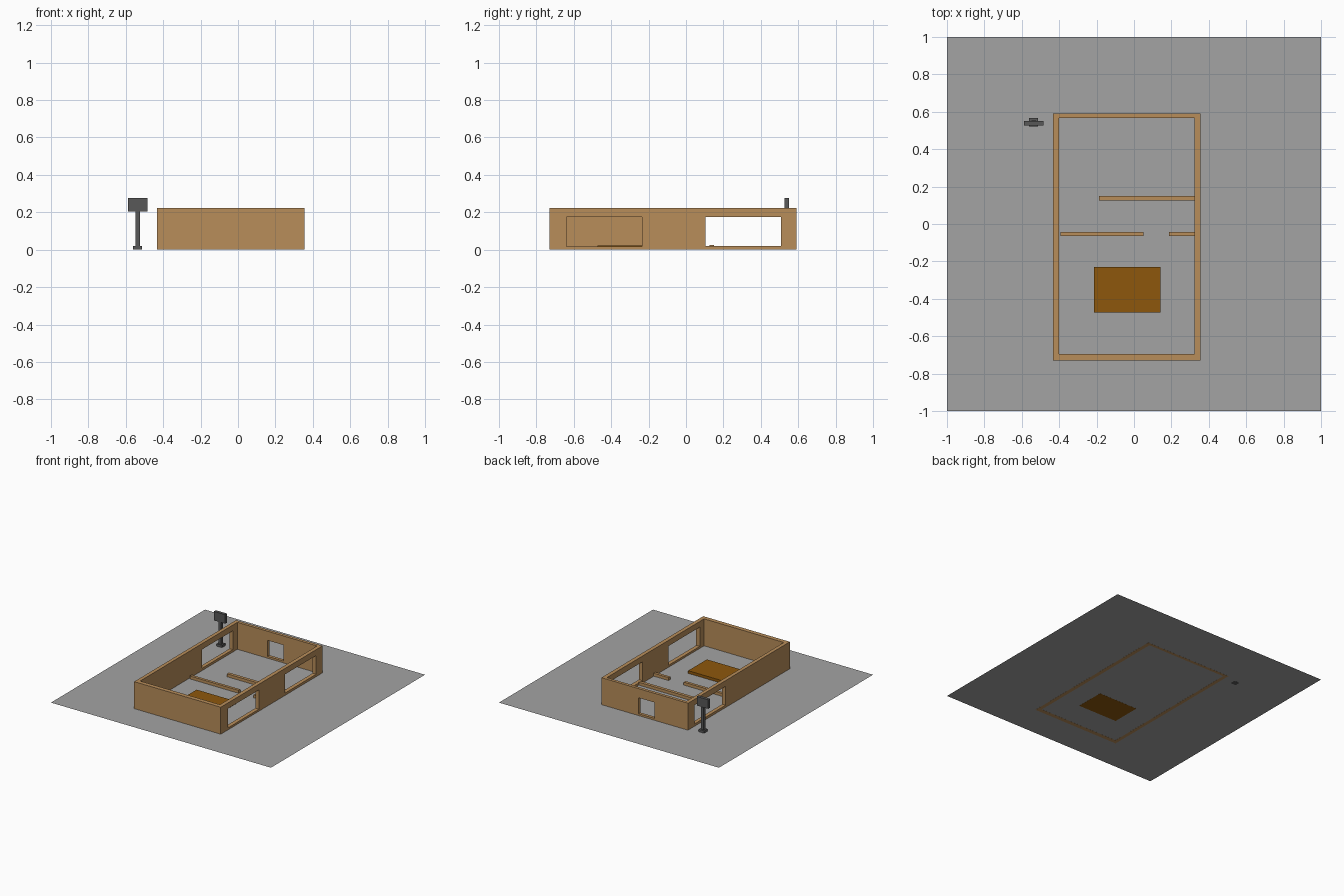
import bpy

if "Cube" in bpy.data.objects:
    bpy.data.objects.remove(bpy.data.objects["Cube"])


def material(name, rgb):
    def lin(c):
        c /= 255
        return c / 12.92 if c <= 0.04045 else ((c + 0.055) / 1.055) ** 2.4
    m = bpy.data.materials.new(name)
    m.diffuse_color = (*[lin(c) for c in rgb], 1)
    m.use_nodes = True
    m.node_tree.nodes["Principled BSDF"].inputs["Base Color"].default_value = m.diffuse_color
    return m


GREY = material("ground grey", (164, 164, 164))
TAN = material("wall tan", (184, 141, 90))
BROWN = material("platform brown", (141, 87, 12))
DARK = material("post dark grey", (88, 88, 88))


def box(name, x, y, z, mat):
    """Axis-aligned box from (min, max) ranges."""
    bpy.ops.mesh.primitive_cube_add(size=1)
    ob = bpy.context.object
    ob.name = name
    for v in ob.data.vertices:
        for i, (lo, hi) in enumerate((x, y, z)):
            v.co[i] = lo if v.co[i] < 0 else hi
    ob.data.materials.append(mat)
    return ob


# flat ground sheet
bpy.ops.mesh.primitive_plane_add(size=2, location=(0, 0, 0.0006))
ground = bpy.context.object
ground.name = "ground_sheet"
ground.data.materials.append(GREY)

# outer walls: a block with the inside and the openings cut away
walls = box("outer_walls", (-0.432, 0.355), (-0.731, 0.591), (0, 0.222), TAN)
cuts = [
    ("room_cutter", (-0.402, 0.323), (-0.696, 0.566), (-0.1, 0.4)),
    ("right_front_window_cutter", (0.28, 0.45), (-0.64, -0.235), (0.017, 0.175)),
    ("right_back_window_cutter", (0.28, 0.45), (0.104, 0.508), (0.02, 0.174)),
    ("left_window_cutter", (-0.5, -0.36), (0.104, 0.508), (0.02, 0.174)),
    ("back_window_cutter", (-0.127, 0.017), (0.5, 0.65), (0.016, 0.147)),
]
for name, x, y, z in cuts:
    cutter = box(name, x, y, z, TAN)
    mod = walls.modifiers.new(name, 'BOOLEAN')
    mod.operation = 'DIFFERENCE'
    mod.solver = 'EXACT'
    mod.object = cutter
    bpy.context.view_layer.objects.active = walls
    bpy.ops.object.modifier_apply(modifier=mod.name)
    bpy.data.objects.remove(cutter)

# low inner partitions
box("back_partition", (-0.188, 0.325), (0.125, 0.151), (0.001, 0.025), TAN)
box("middle_partition_left", (-0.392, 0.05), (-0.065, -0.042), (0.001, 0.025), TAN)
box("middle_partition_right", (0.187, 0.325), (-0.065, -0.042), (0.001, 0.025), TAN)

# low platform in the front room
box("platform", (-0.215, 0.141), (-0.472, -0.23), (0, 0.023), BROWN)

# post with a box head beside the back corner
box("post_foot", (-0.561, -0.512), (0.522, 0.567), (0, 0.02), DARK)
box("post_pole", (-0.549, -0.524), (0.53, 0.554), (0.02, 0.203), DARK)
box("post_head", (-0.588, -0.485), (0.527, 0.552), (0.203, 0.277), DARK)
